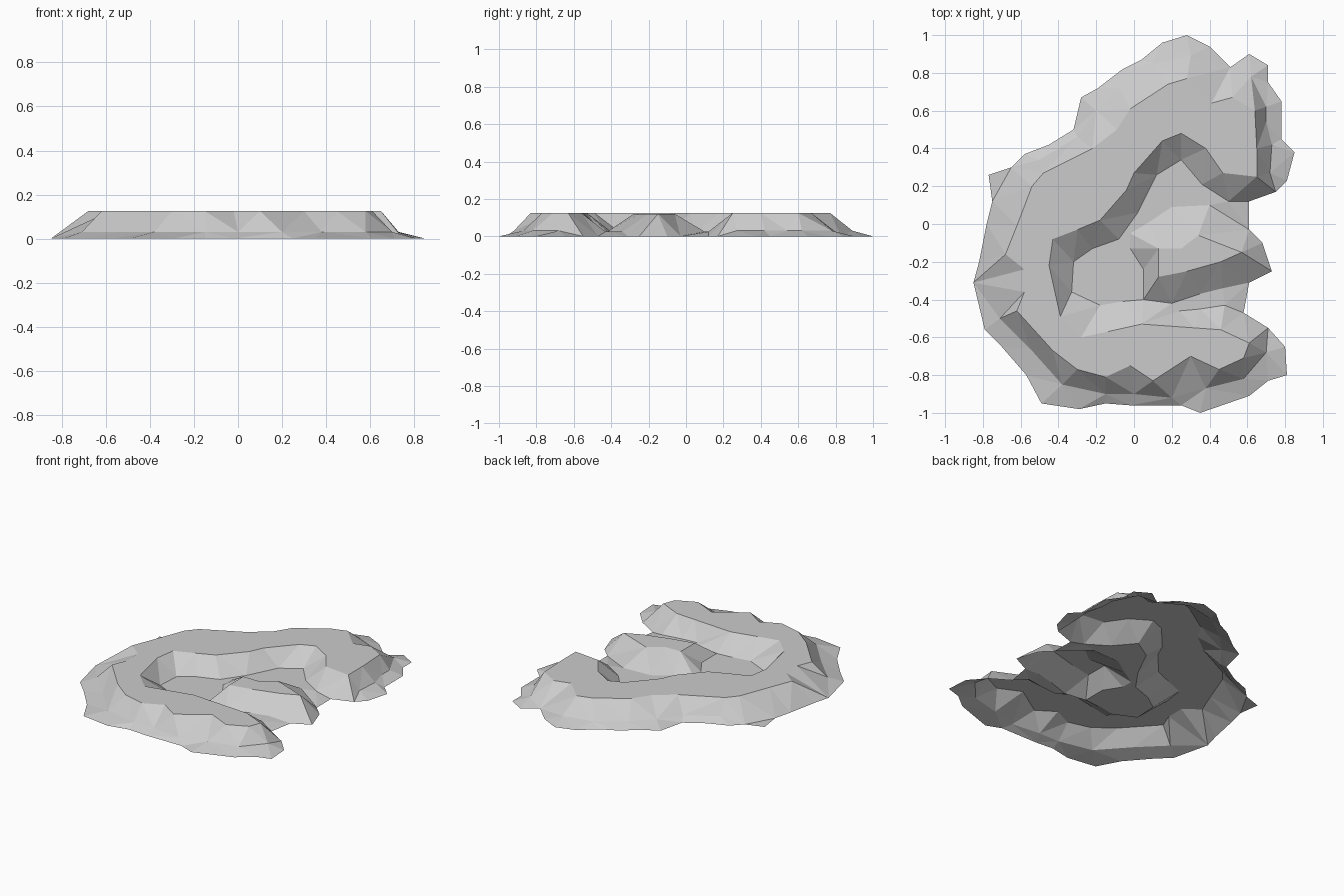
import bpy
from mathutils import Vector
from mathutils.geometry import delaunay_2d_cdt

cube = bpy.data.objects.get("Cube")
if cube:
    bpy.data.objects.remove(cube, do_unlink=True)

SCALE = 0.01       # contour lines are written in hundredths
SEA_LEVEL = 0.0
FOOT_LEVEL = 0.03
BASIN_LEVEL = 0.025
PLATEAU_LEVEL = 0.125
ISLET_LEVEL = 0.12

# Shoreline of the whole island, clockwise from the north tip
shore = [(28, 100), (40, 94), (51, 83), (61, 90), (71, 84), (71, 75), (78, 65),
         (78, 45), (85, 38), (81, 23), (75, 17), (61, 12), (61, -3), (68, -10),
         (73, -25), (61, -31), (58, -47), (71, -55), (80, -65), (81, -80),
         (71, -83), (61, -91), (35, -100), (25, -96), (-2, -96), (-15, -95),
         (-29, -98), (-49, -95), (-57, -80), (-70, -65), (-79, -56), (-85, -31),
         (-82, -20), (-78, 0), (-75, 12), (-77, 26), (-65, 30), (-58, 37),
         (-45, 42), (-32, 50), (-28, 67), (-19, 72), (-6, 82), (4, 87), (15, 96)]

# Rim of the crescent plateau: inner edge, then outer edge
rim_inner = [(65, 25), (47, 27), (38, 40), (25, 48), (15, 44), (0, 27), (-4, 18),
             (-18, 2), (-30, -3), (-43, -8), (-45, -22), (-39, -49), (-28, -60),
             (-14, -57), (4, -53), (32, -55), (46, -56), (61, -63)]
rim_outer = [(58, -71), (45, -77), (30, -70), (10, -83), (-2, -75), (-15, -81),
             (-30, -77), (-43, -67), (-62, -46), (-58, -36), (-58, -24),
             (-68, -16), (-62, -1), (-52, 3), (-54, 20), (-48, 27), (-22, 40),
             (-9, 50), (-2, 61), (18, 74), (28, 77), (41, 64), (52, 67),
             (64, 60), (65, 40)]

# Breaks of slope where the outer cliffs meet the beach
south_foot = [(70, -68), (58, -82), (38, -87), (20, -92), (0, -90), (-15, -90),
              (-38, -85), (-55, -66), (-71, -50)]
north_foot = [(-50, 34), (-30, 46), (-20, 60), (-8, 72), (10, 85), (30, 89)]
east_foot = [(62, 78), (70, 62), (70, 54), (73, 42), (72, 27)]

# Foot of the inner cliffs around the basin
basin_edge = [(50, 12), (36, 21), (25, 34), (12, 26), (2, 6), (-8, -8),
              (-22, -13), (-32, -20), (-33, -36), (-18, -43), (-6, -41)]
south_channel = [(24, -46), (35, -45), (48, -43)]

# Islet in the middle of the basin
islet_foot = [(40, 10), (20, 9), (8, 1), (-2, -5), (-2, -13), (5, -24), (5, -40),
              (20, -42), (35, -37), (47, -34)]
islet_top = [(34, -6), (25, -13), (13, -13), (13, -28), (28, -25), (46, -20),
             (57, -15)]

points, heights, edges = [], [], []


def add_contour(path, height, closed=False):
    """Add a contour line as points joined by fixed edges; return its indices."""
    start = len(points)
    ids = list(range(start, start + len(path)))
    points.extend(Vector(p) * SCALE for p in path)
    heights.extend([height] * len(path))
    edges.extend(zip(ids, ids[1:]))
    if closed:
        edges.append((ids[-1], ids[0]))
    return ids


boundary = add_contour(shore, SEA_LEVEL, closed=True)
add_contour(rim_inner + rim_outer, PLATEAU_LEVEL, closed=True)
for foot in (south_foot, north_foot, east_foot):
    add_contour(foot, FOOT_LEVEL)
for low_line in (basin_edge, south_channel, islet_foot):
    add_contour(low_line, BASIN_LEVEL)
add_contour(islet_top, ISLET_LEVEL, closed=True)

# Triangulate between the contours, keeping only what lies inside the shore
flat, _, faces, sources, _, _ = delaunay_2d_cdt(points, edges, [boundary], 1, 1e-5)
verts = []
for co, origin in zip(flat, sources):
    height = max((heights[i] for i in origin), default=FOOT_LEVEL)
    verts.append((co.x, co.y, height))

mesh = bpy.data.meshes.new("island_terrain")
mesh.from_pydata(verts, [], faces)
mesh.update()
if sum(p.normal.z for p in mesh.polygons) < 0:
    mesh.flip_normals()

# Plain grey rock
rock = bpy.data.materials.new("rock_grey")
rock.use_nodes = True
grey = (0.6, 0.6, 0.6, 1.0)
rock.diffuse_color = grey
rock.node_tree.nodes["Principled BSDF"].inputs["Base Color"].default_value = grey
mesh.materials.append(rock)

island = bpy.data.objects.new("island_terrain", mesh)
bpy.context.collection.objects.link(island)
